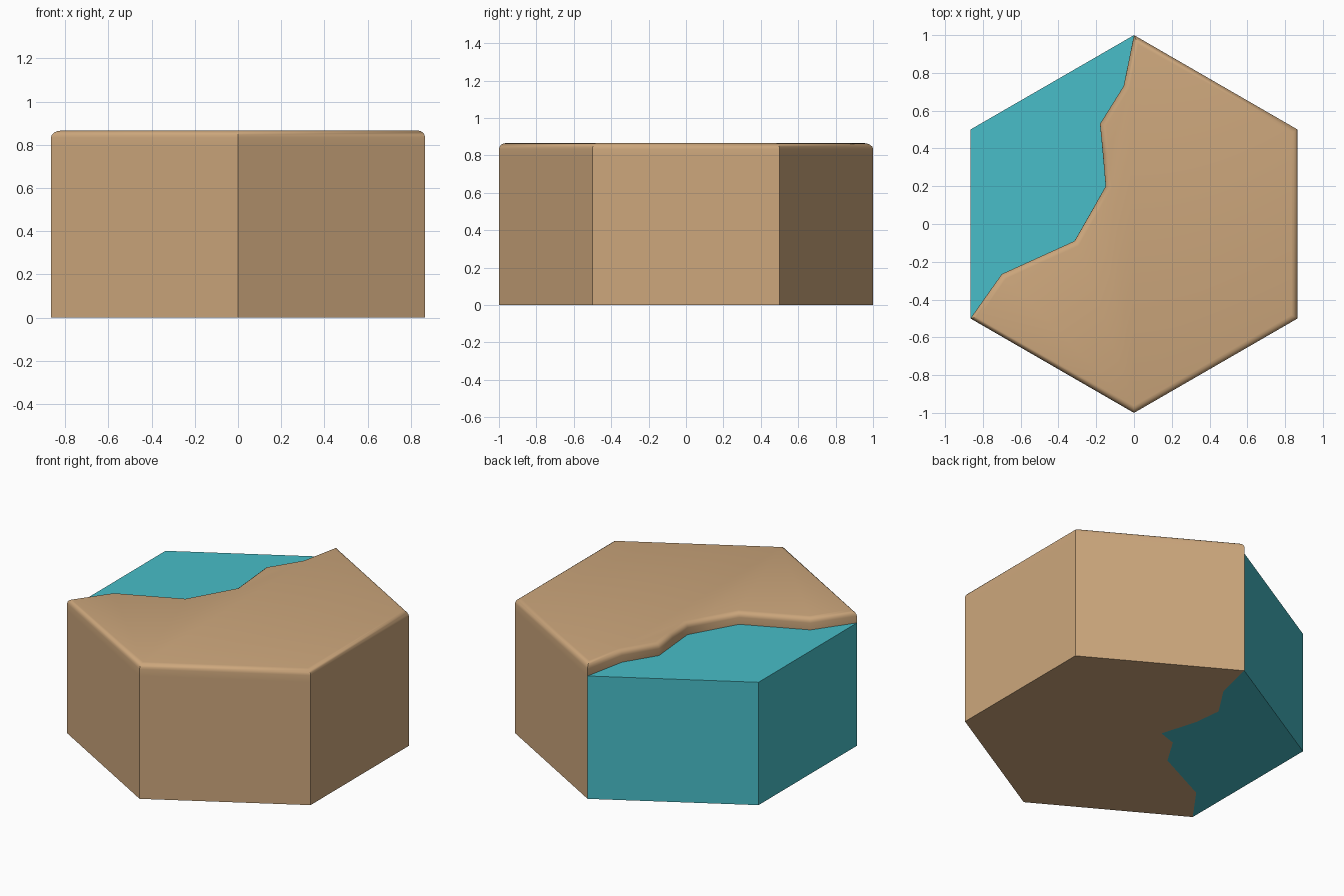
import bpy, bmesh
from math import radians, sin, cos

cube = bpy.data.objects.get("Cube")
if cube:
    bpy.data.objects.remove(cube, do_unlink=True)

LAND_Z, WATER_Z = 0.866, 0.79


def material(name, color):
    mat = bpy.data.materials.new(name)
    mat.use_nodes = True
    mat.diffuse_color = color
    node = next(n for n in mat.node_tree.nodes if n.type == 'BSDF_PRINCIPLED')
    node.inputs["Base Color"].default_value = color
    node.inputs["Roughness"].default_value = 0.9
    return mat


def loft(name, rings, mat, bevel=0.0):
    """Stack (outline, height) rings into a closed solid, rounding the top rim."""
    bm = bmesh.new()
    loops = [[bm.verts.new((x, y, z)) for x, y in outline] for outline, z in rings]
    n = len(loops[0])
    for low, high in zip(loops, loops[1:]):
        for i in range(n):
            j = (i + 1) % n
            bm.faces.new((low[i], low[j], high[j], high[i]))
    bm.faces.new(loops[0][::-1])
    top = bm.faces.new(loops[-1])
    bmesh.ops.recalc_face_normals(bm, faces=bm.faces)
    if bevel:
        bmesh.ops.bevel(bm, geom=list(top.edges), offset=bevel, segments=4,
                        profile=0.5, affect='EDGES', clamp_overlap=True)
    mesh = bpy.data.meshes.new(name)
    bm.to_mesh(mesh)
    bm.free()
    mesh.materials.append(mat)
    if bevel:
        mesh.shade_smooth()
        mesh.set_sharp_from_angle(angle=radians(45))
    obj = bpy.data.objects.new(name, mesh)
    bpy.context.collection.objects.link(obj)
    return obj


sand = material("sand", (0.61, 0.386, 0.202, 1))
water = material("water", (0.065, 0.515, 0.578, 1))

# Hexagon corners, counter-clockwise from the right front corner
hexagon = [(cos(radians(a)), sin(radians(a))) for a in range(210, 570, 60)]
land_side, water_side = hexagon[:5], hexagon[4:] + hexagon[:1]

# Shoreline from the back corner to the right front corner
shore = [(-0.055, 0.73), (-0.18, 0.53), (-0.165, 0.37), (-0.15, 0.2),
         (-0.215, 0.085), (-0.315, -0.09), (-0.70, -0.265)]
shore_base = [(-0.06, 0.74), (-0.19, 0.54), (-0.17, 0.36), (-0.10, 0.13),
              (-0.22, 0.09), (-0.33, -0.09), (-0.70, -0.27)]

# Raised land with a rounded rim
loft("land", [(land_side + shore_base, 0), (land_side + shore, WATER_Z),
              (land_side + shore, LAND_Z)], sand, bevel=0.032)

# Lower water block filling the rest of the hexagon
loft("water", [(water_side + shore_base[::-1], 0),
               (water_side + shore[::-1], WATER_Z)], water)
